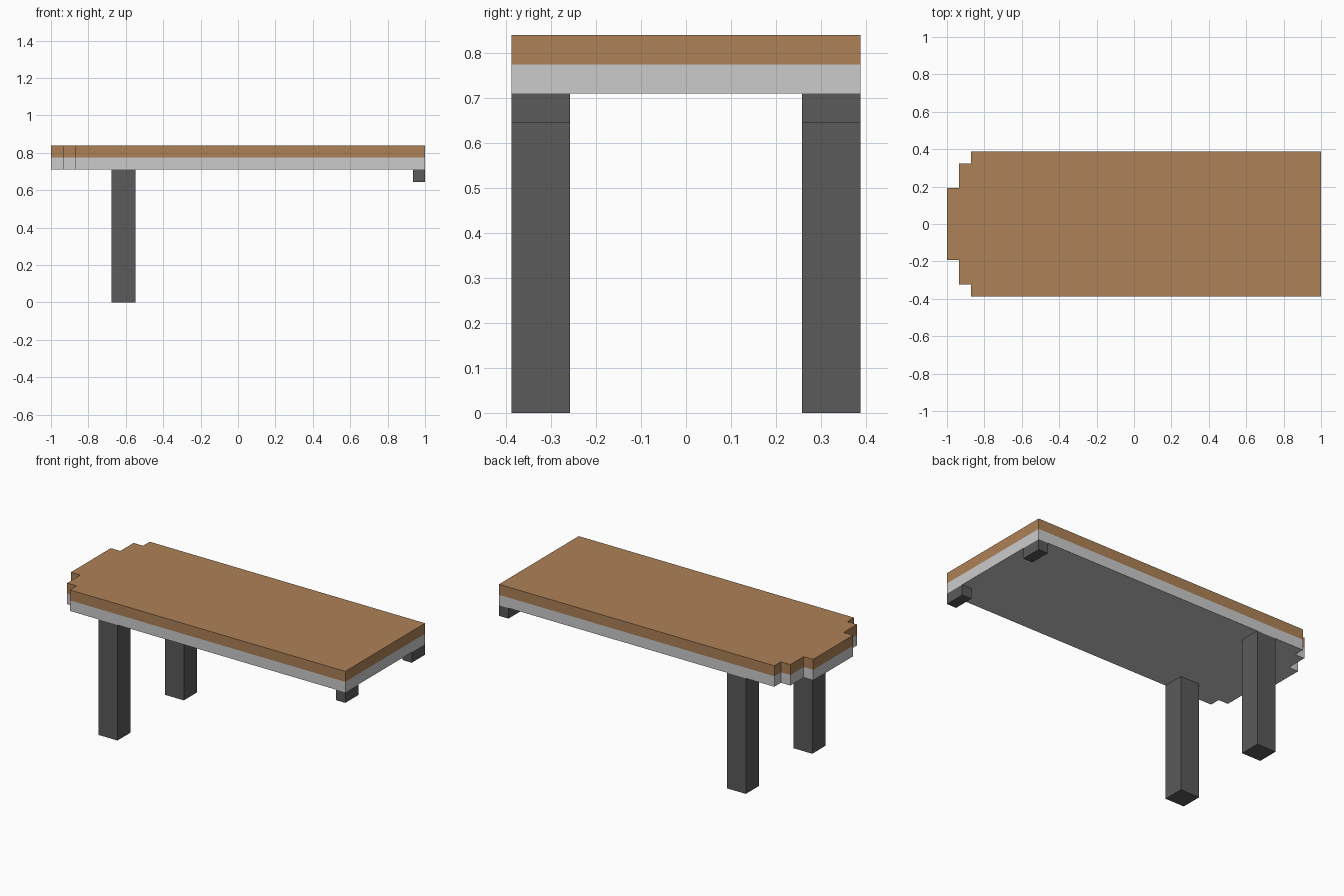
import bpy, bmesh

if "Cube" in bpy.data.objects:
    bpy.data.objects.remove(bpy.data.objects["Cube"])

U = 2 / 31  # block unit: the model is 31 blocks long


def material(name, rgb):
    m = bpy.data.materials.new(name)
    m.diffuse_color = (*rgb, 1)
    m.use_nodes = True
    m.node_tree.nodes["Principled BSDF"].inputs["Base Color"].default_value = m.diffuse_color
    return m


def prism(name, outline, z0, z1, mat):
    """Extrude an outline (block units, x measured from the left end) from z0 to z1."""
    bm = bmesh.new()
    face = bm.faces.new([bm.verts.new((x * U - 1, y * U, z0 * U)) for x, y in outline])
    ext = bmesh.ops.extrude_face_region(bm, geom=[face])
    top = [v for v in ext["geom"] if isinstance(v, bmesh.types.BMVert)]
    bmesh.ops.translate(bm, verts=top, vec=(0, 0, (z1 - z0) * U))
    bmesh.ops.recalc_face_normals(bm, faces=bm.faces)
    mesh = bpy.data.meshes.new(name)
    bm.to_mesh(mesh)
    bm.free()
    mesh.materials.append(mat)
    ob = bpy.data.objects.new(name, mesh)
    bpy.context.collection.objects.link(ob)
    return ob


wood = material("wood", (0.42, 0.22, 0.095))
pale = material("pale_grey", (0.69, 0.69, 0.69))
dark = material("dark_grey", (0.10, 0.103, 0.10))

# Table top and under slab share an outline with a stepped left end
half = [(31, 6), (2, 6), (2, 5), (1, 5), (1, 3), (0, 3)]
outline = half + [(x, -y) for x, y in reversed(half)]
prism("table_top", outline, 12, 13, wood)
prism("under_slab", outline, 11, 12, pale)

# Full legs near the stepped end, short brackets under the straight end
for side, s in (("front", -1), ("back", 1)):
    for part, x0, x1, z0 in (("leg", 5, 7, 0), ("bracket", 30, 31, 10)):
        rect = [(x0, 4 * s), (x1, 4 * s), (x1, 6 * s), (x0, 6 * s)]
        prism(f"{side}_{part}", rect, z0, 11, dark)
